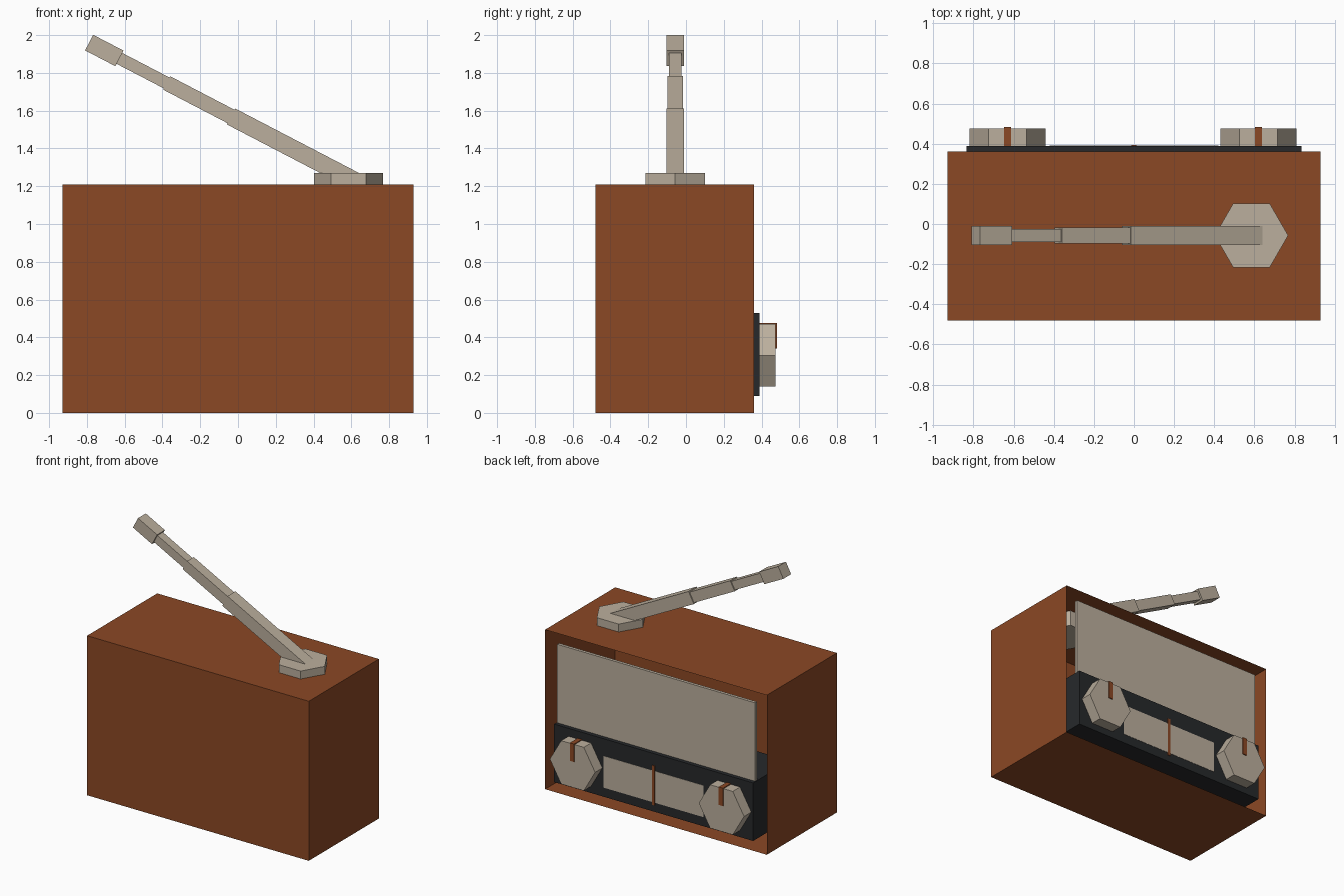
import bpy, bmesh, math
from mathutils import Matrix, Vector

if "Cube" in bpy.data.objects:
    bpy.data.objects.remove(bpy.data.objects["Cube"])


def material(name, color):
    m = bpy.data.materials.new(name)
    m.diffuse_color = (*color, 1)
    m.use_nodes = True
    m.node_tree.nodes["Principled BSDF"].inputs["Base Color"].default_value = m.diffuse_color
    return m


BROWN = material("wood_brown", (0.26, 0.065, 0.018))
BEIGE = material("warm_beige", (0.50, 0.43, 0.34))
BLACK = material("charcoal", (0.02, 0.022, 0.024))


def finish(name, bm, mat):
    mesh = bpy.data.meshes.new(name)
    bm.to_mesh(mesh)
    bm.free()
    mesh.materials.append(mat)
    ob = bpy.data.objects.new(name, mesh)
    bpy.context.collection.objects.link(ob)
    return ob


def cube_mesh(x, y, z):
    """Cuboid bmesh from (min, max) ranges."""
    bm = bmesh.new()
    bmesh.ops.create_cube(bm, size=1)
    for v in bm.verts:
        v.co = [r[0] + (c + 0.5) * (r[1] - r[0]) for c, r in zip(v.co, (x, y, z))]
    return bm


def box(name, x, y, z, mat):
    return finish(name, cube_mesh(x, y, z), mat)


def hexagon(name, center, radius, depth, mat, matrix):
    bm = bmesh.new()
    bmesh.ops.create_cone(bm, cap_ends=True, segments=6, radius1=radius,
                          radius2=radius, depth=depth)
    # put two corners on the x axis
    if not any(abs(v.co.y) < 1e-4 for v in bm.verts):
        bmesh.ops.rotate(bm, verts=bm.verts, matrix=Matrix.Rotation(math.pi / 6, 3, 'Z'))
    bmesh.ops.transform(bm, verts=bm.verts, matrix=Matrix.Translation(center) @ matrix)
    return finish(name, bm, mat)


# Thin-walled cabinet, open on the +y side
bm = cube_mesh((-0.93, 0.93), (-0.48, 0.36), (0, 1.21))
bm.normal_update()
bmesh.ops.delete(bm, geom=[f for f in bm.faces if f.normal.y > 0.9], context='FACES_ONLY')
finish("cabinet", bm, BROWN)

# Speaker panel and control block inside the opening
box("speaker_panel", (-0.83, 0.83), (0.335, 0.358), (0.525, 1.125), BEIGE)
box("control_block", (-0.835, 0.835), (-0.05, 0.388), (0.09, 0.53), BLACK)

# Tuning dial with needle
box("dial_plate", (-0.42, 0.42), (0.384, 0.390), (0.16, 0.40), BEIGE)
box("dial_needle", (-0.012, 0.012), (0.384, 0.393), (0.14, 0.44), BROWN)

# Six-sided knobs with pointer marks
turn = Matrix.Rotation(math.pi / 2, 4, 'X')
for side, x in (("left", -0.63), ("right", 0.62)):
    hexagon(side + "_knob", (x, 0.425, 0.305), 0.19, 0.10, BEIGE, turn)
    box(side + "_knob_mark", (x - 0.018, x + 0.018), (0.38, 0.482), (0.34, 0.476), BROWN)

# Antenna base set through the cabinet top
hexagon("antenna_base", (0.585, -0.057, 1.18), 0.183, 0.18, BEIGE, Matrix.Identity(4))

# Telescopic antenna: square sections along a sloping axis
SLOPE = math.radians(27.5)
for name, x0, x1, w in (("antenna_lower", 0.62, -0.037, 0.095),
                        ("antenna_middle", 0.0, -0.378, 0.080),
                        ("antenna_upper", -0.35, -0.64, 0.065),
                        ("antenna_tip", -0.628, -0.788, 0.093)):
    length = (x0 - x1) / math.cos(SLOPE)
    mid = (x0 + x1) / 2
    bm = cube_mesh((-length / 2, length / 2), (-w / 2, w / 2), (-w / 2, w / 2))
    place = Matrix.Translation(Vector((mid, -0.057, 1.55 - mid * math.tan(SLOPE))))
    bmesh.ops.transform(bm, verts=bm.verts, matrix=place @ Matrix.Rotation(SLOPE, 4, 'Y'))
    finish(name, bm, BEIGE)
